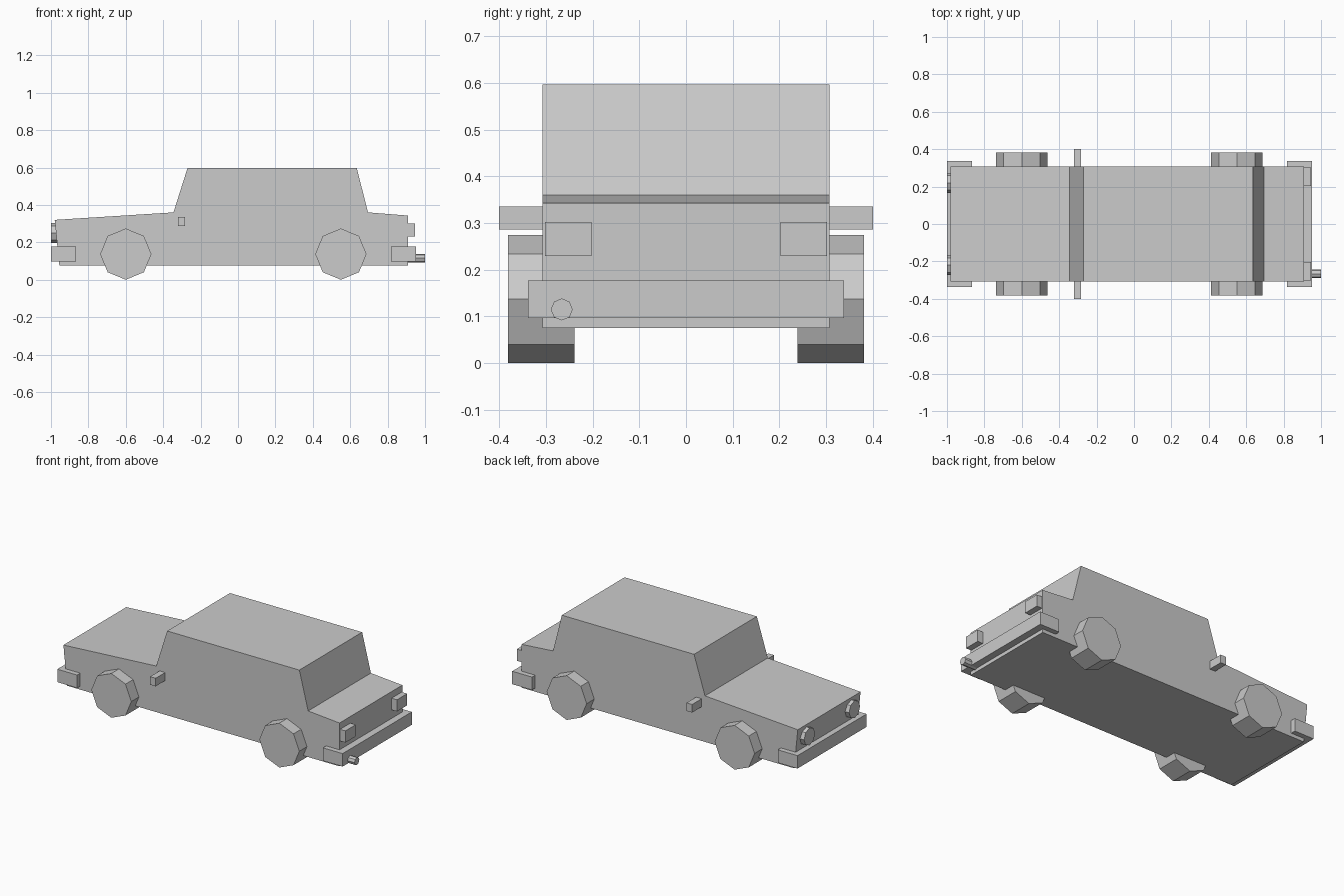
import bpy, bmesh
from math import pi

if "Cube" in bpy.data.objects:
    bpy.data.objects.remove(bpy.data.objects["Cube"])


def make_object(name, bm):
    bmesh.ops.recalc_face_normals(bm, faces=bm.faces)
    mesh = bpy.data.meshes.new(name)
    bm.to_mesh(mesh)
    bm.free()
    obj = bpy.data.objects.new(name, mesh)
    bpy.context.collection.objects.link(obj)
    return obj


def box(name, x, y, z):
    """Box from (min, max) ranges on each axis."""
    bpy.ops.mesh.primitive_cube_add(size=1, location=[sum(r) / 2 for r in (x, y, z)])
    obj = bpy.context.object
    obj.name = name
    obj.scale = [r[1] - r[0] for r in (x, y, z)]
    return obj


def octagon(name, radius, depth, location, axis):
    """Eight-sided cylinder along the x or y axis."""
    rotation = (pi / 2, 0, 0) if axis == 'y' else (0, pi / 2, 0)
    bpy.ops.mesh.primitive_cylinder_add(vertices=8, radius=radius, depth=depth,
                                        location=location, rotation=rotation)
    bpy.context.object.name = name
    return bpy.context.object


# Body: side profile extruded across the width
profile = [(-0.955, 0.075), (0.91, 0.075), (0.91, 0.343), (0.695, 0.36),
           (0.635, 0.597), (-0.27, 0.597), (-0.345, 0.36), (-0.98, 0.32)]
half_width = 0.307
bm = bmesh.new()
side = bm.faces.new([bm.verts.new((x, -half_width, z)) for x, z in profile])
extruded = bmesh.ops.extrude_face_region(bm, geom=[side], use_keep_orig=True)
bmesh.ops.translate(bm, vec=(0, 2 * half_width, 0),
                    verts=[v for v in extruded["geom"] if isinstance(v, bmesh.types.BMVert)])
make_object("body", bm)

# Bumpers wrapping both ends
box("front_bumper", (-1.0, -0.865), (-0.338, 0.338), (0.097, 0.177))
box("rear_bumper", (0.818, 0.953), (-0.338, 0.338), (0.097, 0.177))

# Parts repeated on both sides
for label, s in (("right", -1), ("left", 1)):
    for end, x in (("front", -0.6), ("rear", 0.55)):
        octagon(f"{end}_{label}_wheel", 0.137, 0.143, (x, s * 0.31, 0.137), 'y')
    octagon(f"{label}_headlight", 0.054, 0.05, (-0.975, s * 0.22, 0.25), 'x')
    box(f"{label}_tail_light", (0.9, 0.947), sorted((s * 0.202, s * 0.302)), (0.23, 0.302))
    box(f"{label}_mirror", (-0.322, -0.284), sorted((s * 0.29, s * 0.4)), (0.286, 0.336))

# Exhaust pipe
octagon("exhaust_pipe", 0.0235, 0.12, (0.94, -0.266, 0.115), 'x')
